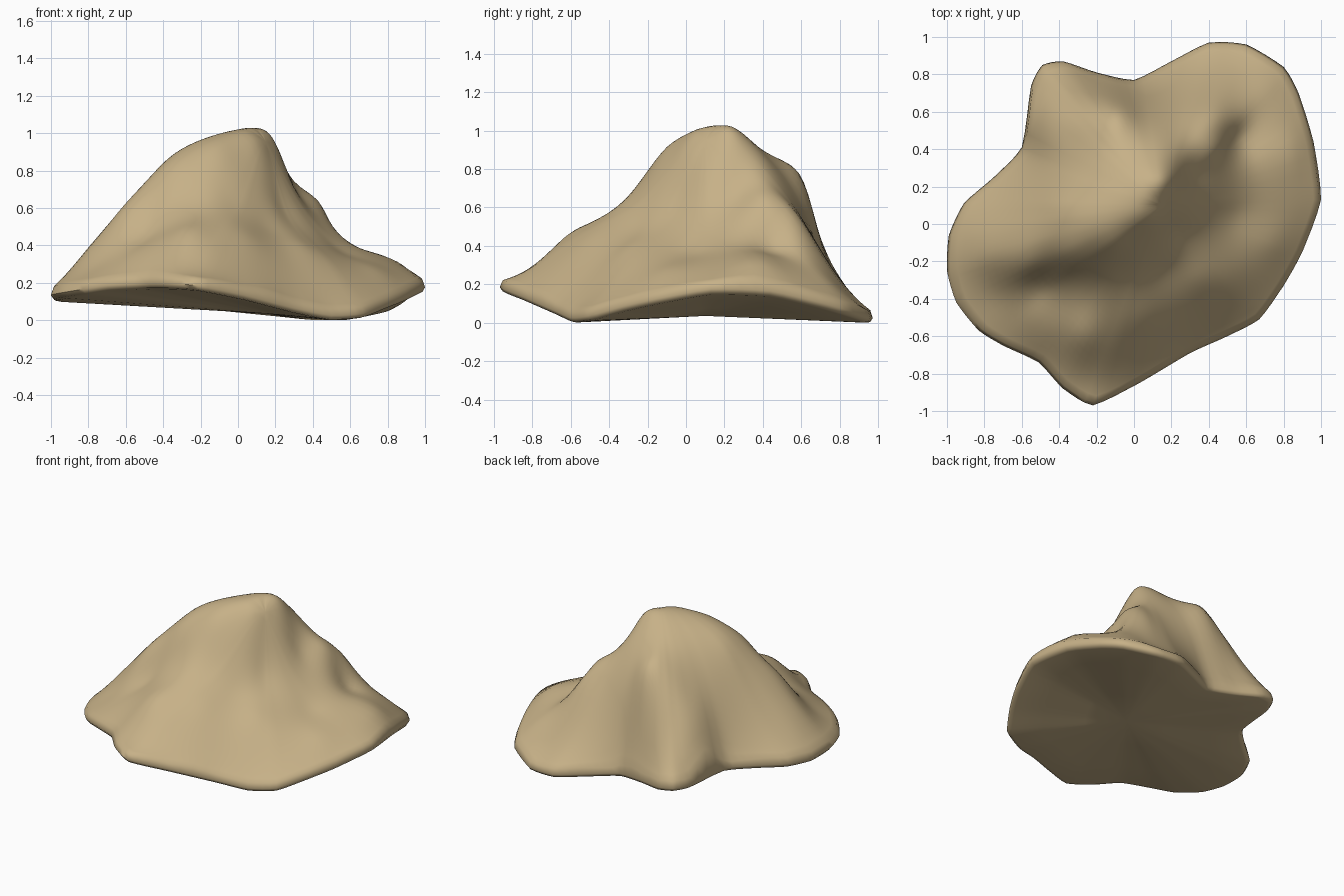
import bpy, bmesh, math
from mathutils import Vector

if "Cube" in bpy.data.objects:
    bpy.data.objects.remove(bpy.data.objects["Cube"])

# Rim of the rock, anticlockwise: x, y, underside height
RIM = [(1, .13, .16), (.96, .44, .15), (.88, .7, .09), (.8, .84, .05), (.6, .96, .01),
       (.4, .97, .01), (.2, .87, .03), (0, .77, .05), (-.2, .81, .07), (-.38, .87, .09),
       (-.49, .85, .1), (-.55, .74, .1), (-.6, .41, .11), (-.75, .25, .11), (-.91, .11, .11),
       (-.99, -.06, .11), (-1, -.25, .12), (-.95, -.42, .13), (-.83, -.57, .15),
       (-.7, -.65, .17), (-.51, -.74, .18), (-.38, -.88, .18), (-.22, -.97, .17),
       (.03, -.85, .12), (.3, -.69, .05), (.5, -.6, .01), (.67, -.51, .02),
       (.8, -.33, .07), (.9, -.15, .11)]
# Peaks, ridges and hollows of the upper surface: x, y, z
RELIEF = [(0, .13, 1.03), (.1, .15, 1.03), (.19, .23, .98), (.3, .25, .72), (.45, .42, .62),
          (.46, .56, .56), (.54, .45, .42), (.55, .05, .38), (.7, .4, .37), (.87, .4, .31),
          (.7, .75, .22), (.45, .75, .3), (.3, .48, .7), (.18, .4, .86), (.03, .37, .93),
          (-.03, .53, .82), (-.08, .63, .71), (-.07, .7, .4), (.1, .67, .43),
          (-.25, .65, .57), (-.38, .76, .31), (-.48, .5, .46), (-.35, .45, .65),
          (-.4, .1, .83), (-.13, .14, .99), (-.55, -.1, .69), (-.8, -.16, .4),
          (-.75, -.35, .33), (-.58, -.23, .6), (-.35, -.17, .81), (-.3, -.3, .64),
          (-.1, -.12, .9), (-.05, -.25, .68), (-.28, -.6, .48), (-.55, -.5, .37),
          (-.25, -.85, .27), (.05, -.5, .45), (.15, -.25, .52), (.22, -.03, .65),
          (.35, -.3, .4), (.5, -.3, .31), (.75, -.1, .28), (.12, .02, .93), (.43, .2, .55),
          (.55, .87, .13), (.3, .68, .42), (0, .01, .99), (-.13, .35, .9), (-.5, -.32, .48)]
LIP = 0.055
CENTRE = Vector((.15, .1, .045))


def kernel(ax, ay, bx, by):
    return math.sqrt((ax - bx) ** 2 + (ay - by) ** 2 + .003)


def solve(m):
    """Gaussian elimination on an augmented matrix."""
    n = len(m)
    for i in range(n):
        p = max(range(i, n), key=lambda r: abs(m[r][i]))
        m[i], m[p] = m[p], m[i]
        for r in range(i + 1, n):
            f = m[r][i] / m[i][i]
            for c in range(i, n + 1):
                m[r][c] -= f * m[i][c]
    w = [0] * n
    for i in reversed(range(n)):
        w[i] = (m[i][n] - sum(m[i][c] * w[c] for c in range(i + 1, n))) / m[i][i]
    return w


# Smooth surface through all relief and rim points
pts = RELIEF + [(x, y, z + LIP) for x, y, z in RIM]
weights = solve([[kernel(a[0], a[1], b[0], b[1]) for b in pts] + [a[2]] for a in pts])


def height(x, y):
    return sum(w * kernel(x, y, p[0], p[1]) for w, p in zip(weights, pts))


# Subdivide the rim, lightly rounded
rim, STEPS, n = [], 4, len(RIM)
for i in range(n):
    a, b, c, d = (Vector(RIM[(i + k) % n]) for k in (-1, 0, 1, 2))
    for s in range(STEPS):
        t = s / STEPS
        curve = .5 * (2 * b + (c - a) * t + (2 * a - 5 * b + 4 * c - d) * t * t
                      + (3 * b - a - 3 * c + d) * t ** 3)
        rim.append(curve.lerp(b.lerp(c, t), .5))

bm = bmesh.new()


def ring(func):
    return [bm.verts.new(func(p)) for p in rim]


def surface_point(t):
    def f(p):
        q = CENTRE.lerp(p, t)
        return q.x, q.y, max(height(q.x, q.y), q.z + .03)
    return f


# Upper surface rings, rounded lip, then underside
RINGS = 30
rings = [ring(surface_point(.985 * k / RINGS)) for k in range(1, RINGS + 1)]
rings.append(ring(lambda p: (p.x, p.y, p.z + .025)))
rings.append(ring(lambda p: CENTRE.lerp(p, .985) + Vector((0, 0, .004))))
for t in (.96, .7, .35):
    rings.append(ring(lambda p: CENTRE.lerp(p, t)))

m = len(rim)
for r0, r1 in zip(rings, rings[1:]):
    for i in range(m):
        j = (i + 1) % m
        bm.faces.new((r0[i], r1[i], r1[j], r0[j]))
top = bm.verts.new((CENTRE.x, CENTRE.y, height(CENTRE.x, CENTRE.y)))
base = bm.verts.new(CENTRE)
for i in range(m):
    j = (i + 1) % m
    bm.faces.new((top, rings[0][i], rings[0][j]))
    bm.faces.new((base, rings[-1][j], rings[-1][i]))

# Soften the small relief of the upper surface
soft = [v for r in rings[:RINGS - 2] for v in r] + [top]
for _ in range(2):
    bmesh.ops.smooth_vert(bm, verts=soft, factor=.5,
                          use_axis_x=False, use_axis_y=False, use_axis_z=True)
bmesh.ops.recalc_face_normals(bm, faces=bm.faces)

# Stand on the ground
low = min(v.co.z for v in bm.verts)
bmesh.ops.translate(bm, verts=bm.verts, vec=(0, 0, -low))

mesh = bpy.data.meshes.new("rock")
bm.to_mesh(mesh)
bm.free()
rock = bpy.data.objects.new("rock", mesh)
bpy.context.collection.objects.link(rock)

sandstone = bpy.data.materials.new("sandstone")
sandstone.diffuse_color = (.57, .44, .245, 1)
sandstone.use_nodes = True
sandstone.node_tree.nodes["Principled BSDF"].inputs["Base Color"].default_value = sandstone.diffuse_color
mesh.materials.append(sandstone)

bpy.context.view_layer.objects.active = rock
rock.select_set(True)
bpy.ops.object.shade_smooth_by_angle(angle=math.radians(60))
